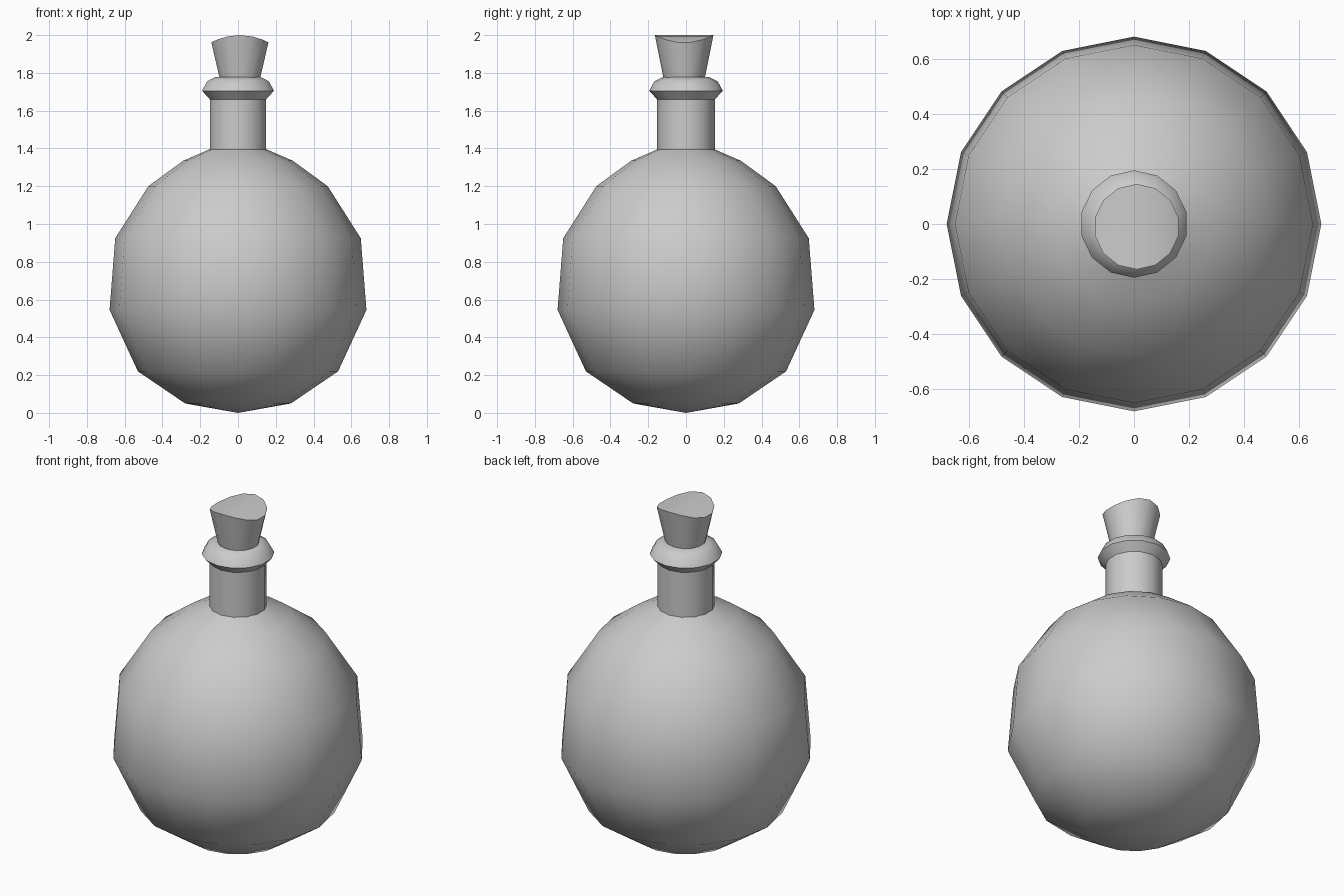
import bpy, math

if "Cube" in bpy.data.objects:
    bpy.data.objects.remove(bpy.data.objects["Cube"])


def make_object(name, verts, faces, smooth_angle):
    mesh = bpy.data.meshes.new(name)
    mesh.from_pydata(verts, [], faces)
    mesh.update()
    obj = bpy.data.objects.new(name, mesh)
    bpy.context.collection.objects.link(obj)
    bpy.ops.object.select_all(action='DESELECT')
    obj.select_set(True)
    bpy.context.view_layer.objects.active = obj
    bpy.ops.object.shade_smooth_by_angle(angle=math.radians(smooth_angle))
    return obj


def ring_points(r, z, n, cx=0, cy=0):
    # every ring has a corner on the y axis
    return [(cx + r * math.cos(math.pi / 2 + math.tau * k / n),
             cy + r * math.sin(math.pi / 2 + math.tau * k / n), z) for k in range(n)]


def bridge(a, b, n):
    return [(a + k, a + (k + 1) % n, b + (k + 1) % n, b + k) for k in range(n)]


def lathe(name, profile, n, bottom_z=None, smooth_angle=40):
    verts, faces = [], []
    for r, z in profile:
        verts += ring_points(r, z, n)
    for i in range(len(profile) - 1):
        faces += bridge(i * n, (i + 1) * n, n)
    if bottom_z is not None:
        tip = len(verts)
        verts.append((0, 0, bottom_z))
        faces += [(tip, (k + 1) % n, k) for k in range(n)]
    return make_object(name, verts, faces, smooth_angle)


# round flask body
lathe("flask_body", [(0.28, 0.05), (0.53, 0.22), (0.68, 0.545), (0.65, 0.925),
                     (0.475, 1.2), (0.29, 1.335), (0.14, 1.4)], 16, bottom_z=0)

# neck with flared lip
lathe("flask_neck", [(0.153, 1.385), (0.153, 1.66), (0.195, 1.705),
                     (0.168, 1.755), (0.125, 1.777), (0.10, 1.777)], 14)

# tapered stopper, slightly off centre, with a top curved across x
N, CX, CY = 14, 0.01, -0.01
cork = ring_points(0.105, 1.75, N, CX, CY)
cork += [(x, y, 2 - 0.04 * ((x - CX) / 0.155) ** 2)
         for x, y, z in ring_points(0.155, 2, N, CX, CY)]
faces = bridge(0, N, N) + [tuple(reversed(range(N)))]
half = N // 2
for k in range(3):
    faces.append((N + k, N + k + 1, N + half - k - 1, N + half - k))
    faces.append((N + half + k, N + half + k + 1,
                  N + (N - k - 1) % N, N + (N - k) % N))
make_object("stopper", cork, faces, 40)
